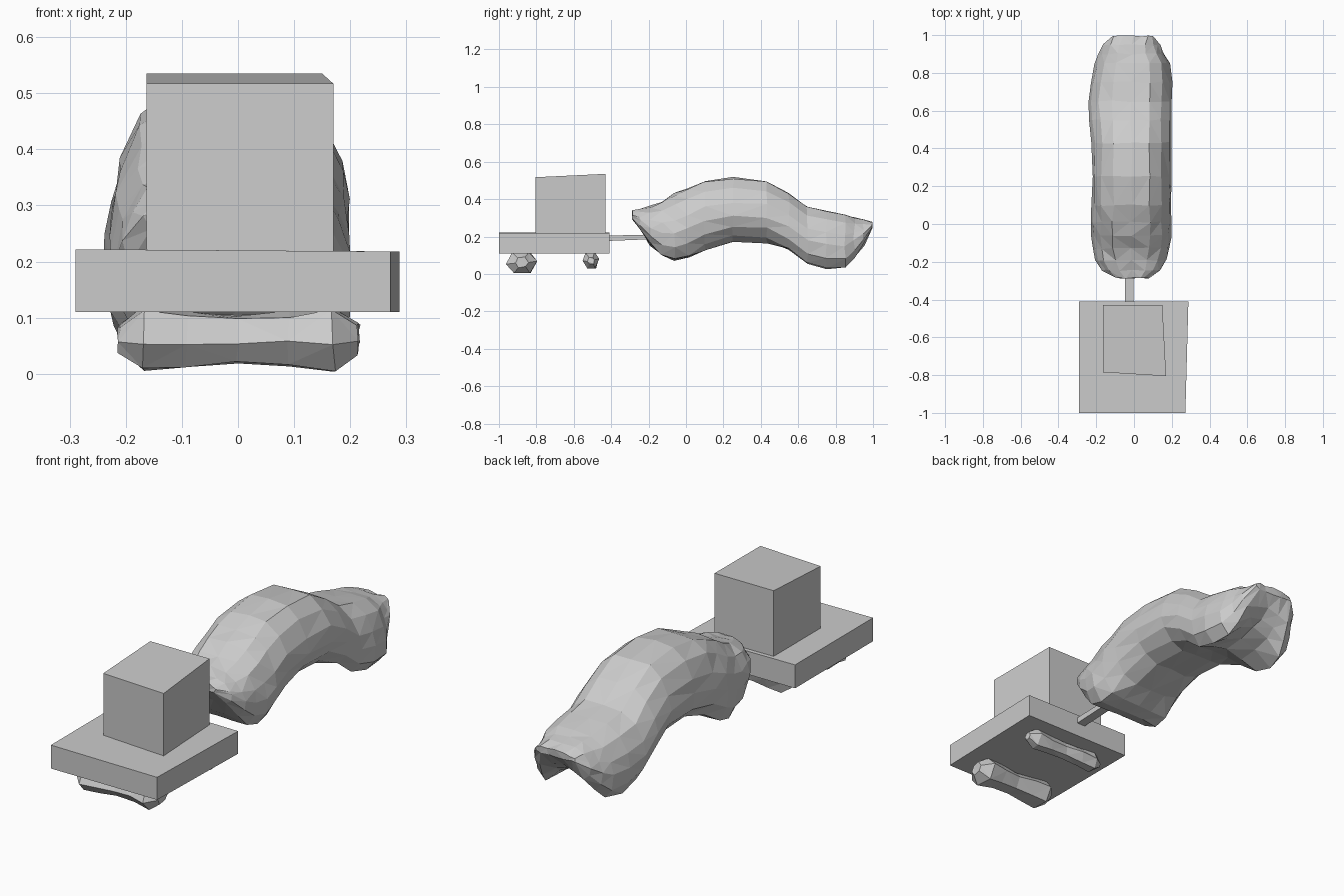
import bpy, bmesh, random
from mathutils import Vector

if "Cube" in bpy.data.objects:
    bpy.data.objects.remove(bpy.data.objects["Cube"])
random.seed(4)


def make_object(name, bm):
    bmesh.ops.recalc_face_normals(bm, faces=bm.faces)
    mesh = bpy.data.meshes.new(name)
    bm.to_mesh(mesh)
    bm.free()
    obj = bpy.data.objects.new(name, mesh)
    bpy.context.collection.objects.link(obj)
    return obj


def loft(name, rings, jitter):
    """Skin closed rings, cap the ends, roughen and triangulate."""
    bm = bmesh.new()
    loops = [[bm.verts.new(Vector(p) + Vector(random.uniform(-jitter, jitter) for _ in range(3)))
              for p in ring] for ring in rings]
    n = len(rings[0])
    for a, b in zip(loops, loops[1:]):
        for i in range(n):
            j = (i + 1) % n
            bm.faces.new((a[i], a[j], b[j], b[i]))
    bm.faces.new(loops[0])
    bm.faces.new(loops[-1])
    bmesh.ops.triangulate(bm, faces=bm.faces, quad_method='SHORT_EDGE')
    return make_object(name, bm)


def prism(name, base, top):
    """Eight-cornered block from a bottom and a top quad."""
    bm = bmesh.new()
    a = [bm.verts.new(p) for p in base]
    b = [bm.verts.new(p) for p in top]
    bm.faces.new(a)
    bm.faces.new(b)
    for i in range(4):
        j = (i + 1) % 4
        bm.faces.new((a[i], a[j], b[j], b[i]))
    return make_object(name, bm)


# Trailer bed
bed = [(-0.29, -1.0), (0.272, -1.0), (0.288, -0.41), (-0.29, -0.41)]
prism("trailer_bed", [(x, y, 0.11) for x, y in bed],
      [(x, y, 0.222 if x < 0 else 0.218) for x, y in bed])

# Cargo box with a gently sloping top
box = [(-0.163, -0.785), (0.17, -0.805), (0.15, -0.43), (-0.163, -0.43)]
prism("cargo_box", [(x, y, 0.218) for x, y in box],
      [(x, y, 0.517 if y < -0.6 else 0.535) for x, y in box])

# Tow bar
bar = [(-0.047, -0.43), (-0.002, -0.43), (-0.002, -0.18), (-0.047, -0.18)]
prism("tow_bar", [(x, y, 0.176 if y < -0.3 else 0.186) for x, y in bar],
      [(x, y, 0.205 if y < -0.3 else 0.21) for x, y in bar])

# Lumpy wheel pairs: fat ends joined by a slightly thinner middle
hexagon = [(1, .15), (.45, 1), (-.6, .9), (-1, -.1), (-.5, -.95), (.55, -.95)]
stations = [(-.212, .4), (-.17, 1), (-.09, .88), (0, .76), (.09, .84), (.17, 1), (.215, .45)]


def wheel_pair(name, y, z, ry, rz):
    loft(name, [[(x, y + ry * s * c, z + rz * s * d) for c, d in hexagon]
                for x, s in stations], 0.004)


wheel_pair("front_wheel_pair", -0.877, 0.061, 0.084, 0.057)
wheel_pair("rear_wheel_pair", -0.508, 0.072, 0.043, 0.043)

# Car body: y, left x, right x, top z, side bottom z, centre bottom z, underside roundness
body = [
    (-.285, -.10, .08, .338, .295, .295, 0),
    (-.245, -.165, .14, .345, .24, .24, .2),
    (-.19, -.205, .175, .362, .155, .155, .4),
    (-.13, -.222, .19, .388, .09, .10, .4),
    (-.06, -.23, .20, .428, .066, .08, .4),
    (.01, -.23, .20, .463, .08, .09, .5),
    (.10, -.225, .20, .50, .13, .13, .8),
    (.25, -.222, .20, .515, .17, .17, 1),
    (.43, -.222, .20, .497, .165, .165, 1),
    (.55, -.235, .20, .435, .12, .14, .6),
    (.65, -.24, .20, .365, .05, .11, .2),
    (.75, -.23, .20, .338, .03, .12, 0),
    (.85, -.205, .19, .318, .032, .14, 0),
    (.90, -.185, .16, .305, .085, .16, 0),
    (.95, -.16, .14, .29, .155, .19, 0),
    (.995, -.11, .10, .275, .245, .245, 0),
]
# Half cross-section: width fraction, height fraction
half = [(.45, .98), (.75, .84), (.93, .62), (1, .42), (.97, .18), (.80, 0)]


def half_ring(cx, w, y, low, h, mid, r):
    pts = [(cx + w * u, y, low + h * v) for u, v in half[:4]]
    pts.append((cx + w * (.97 - .06 * r), y, low + h * (.18 + .06 * r)))
    pts.append((cx + w * (.80 - .10 * r), y, low + h * .10 * r))
    pts.append((cx + w * .40, y, low + (mid - low) * .65))
    return pts


rings = []
for y, xl, xr, top, low, mid, r in body:
    cx, w, h = (xl + xr) / 2, (xr - xl) / 2, top - low
    # the right underside tucks in more than the left
    right = half_ring(cx, w, y, low, h, mid, r)
    left = half_ring(cx, -w, y, low, h, mid, r * .6)
    rings.append([(cx, y, top)] + right + [(cx, y, mid)] + left[::-1])
loft("car_body", rings, 0.005)
